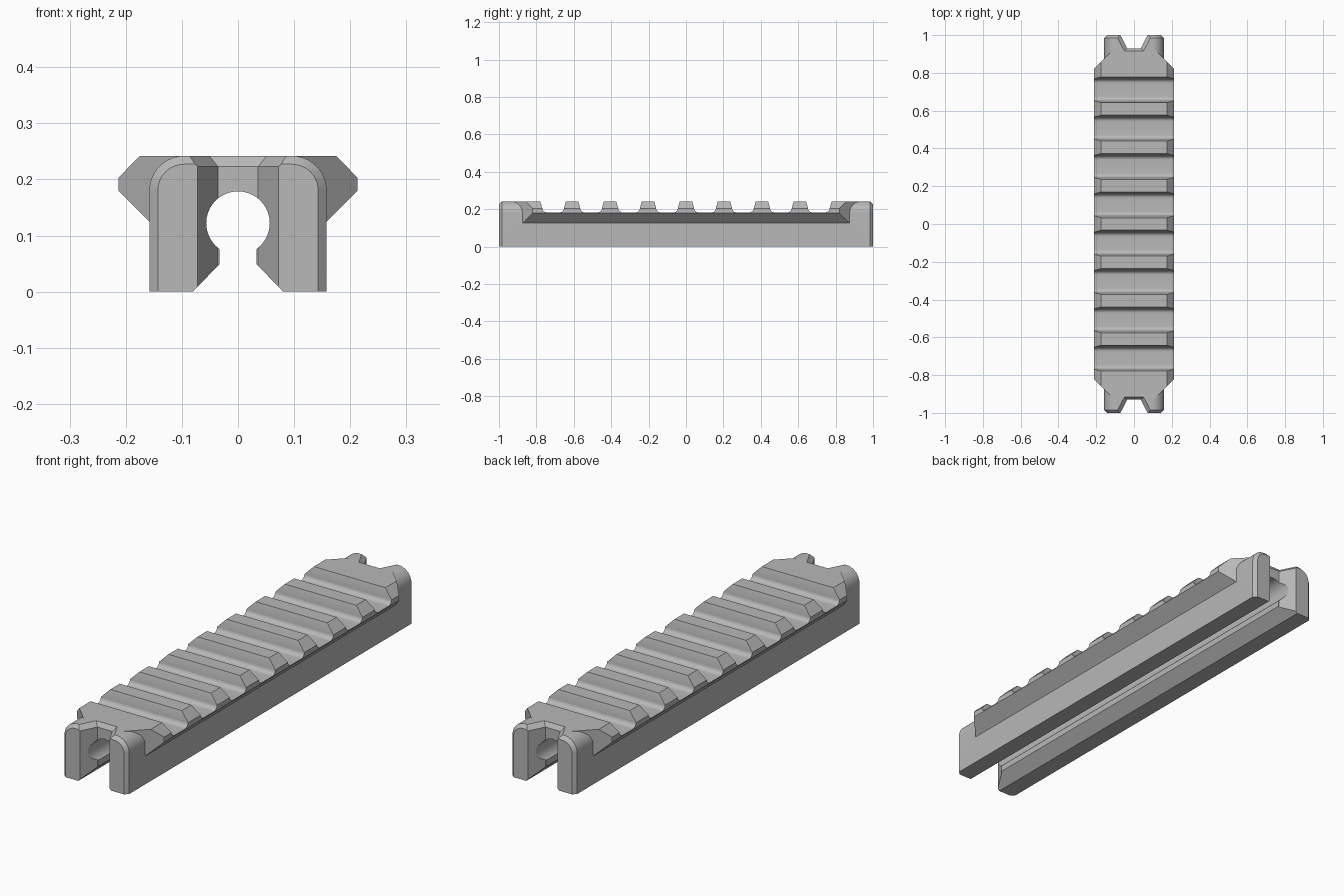
import bpy, bmesh
from math import cos, sin, pi

if "Cube" in bpy.data.objects:
    bpy.data.objects.remove(bpy.data.objects["Cube"], do_unlink=True)

grey = bpy.data.materials.new("satin grey")
grey.use_nodes = True
grey.diffuse_color = (0.48, 0.48, 0.48, 1)
grey.node_tree.nodes["Principled BSDF"].inputs["Base Color"].default_value = grey.diffuse_color


def loft(name, rings):
    """Skin a row of equal-length rings and cap both ends."""
    bm = bmesh.new()
    loops = [[bm.verts.new(p) for p in ring] for ring in rings]
    for a, b in zip(loops, loops[1:]):
        for i in range(len(a)):
            j = (i + 1) % len(a)
            bm.faces.new((a[i], a[j], b[j], b[i]))
    bm.faces.new(loops[0])
    bm.faces.new(loops[-1])
    bmesh.ops.recalc_face_normals(bm, faces=bm.faces)
    mesh = bpy.data.meshes.new(name)
    bm.to_mesh(mesh)
    bm.free()
    mesh.materials.append(grey)
    ob = bpy.data.objects.new(name, mesh)
    bpy.context.collection.objects.link(ob)
    return ob


def arc(cx, cy, r, start, end, n):
    steps = [start + (end - start) * i / n for i in range(n + 1)]
    return [(cx + r * cos(a), cy + r * sin(a)) for a in steps]


def mirrored(half):
    return half + [(-x, z) for x, z in reversed(half)]


def along_y(profile, y):
    return [(x, y, z) for x, z in profile]


def combine(target, tool, operation):
    tool.hide_render = True
    mod = target.modifiers.new("combine", "BOOLEAN")
    mod.operation, mod.solver, mod.object = operation, "EXACT", tool
    bpy.context.view_layer.objects.active = target
    bpy.ops.object.modifier_apply(modifier=mod.name)
    bpy.data.objects.remove(tool, do_unlink=True)


# Rounded body with chamfered ends
def body_profile(inset):
    return mirrored([(0.158 - inset, 0)] + arc(0.096, 0.18, 0.062 - inset, 0, pi / 2, 12))


CH = 0.015
rail = loft("rail", [along_y(body_profile(i), y) for i, y in
                     ((CH, -1), (0, CH - 1), (0, 1 - CH), (CH, 1))])

# Side flanges, trimmed at 45 degrees near the ends
flange_half = [(0.14, 0.107), (0.213, 0.18), (0.213, 0.203), (0.175, 0.242)]
flange = loft("flange", [along_y(mirrored(flange_half), y) for y in (-0.98, 0.98)])
plan = mirrored([(0.098, -0.935), (0.25, -0.783), (0.25, 0.783), (0.098, 0.935)])
trim = loft("flange_trim", [[(x, y, z) for x, y in plan] for z in (-0.1, 0.4)])
combine(flange, trim, "INTERSECT")
combine(rail, flange, "UNION")

# Cross slots with filleted floors
slot_half = arc(0.036, 0.205, 0.022, -pi / 2, 0, 8) + [(0.0685, 0.242), (0.0685, 0.3)]
for i in range(8):
    centre = (i - 3.5) * 0.203
    slot = loft("slot", [[(x, centre + y, z) for y, z in mirrored(slot_half)]
                         for x in (-0.3, 0.3)])
    combine(rail, slot, "DIFFERENCE")

# Lengthwise bore with a flared opening underneath
channel_half = [(0.09, -0.01), (0.033, 0.049), (0.033, 0.076)]
channel_half += arc(0, 0.122, 0.0566, -0.948, pi / 2 - 0.04, 24)
channel = loft("channel", [along_y(mirrored(channel_half), y) for y in (-1.1, 1.1)])
combine(rail, channel, "DIFFERENCE")

# Tapered notch in each end, chamfered along its top edge
for side in (-1, 1):
    def notch_ring(grow, z):
        half = [(0.036 + 0.8 * grow, 0.93 - 0.7 * grow), (0.0874 + 0.8 * grow, 1.03 - 0.7 * grow),
                (0.0874 + 0.8 * grow, 1.1)]
        return [(x, side * y, z) for x, y in mirrored(half)]

    notch = loft("notch", [notch_ring(0, -0.1), notch_ring(0, 0.223),
                           notch_ring(0.019, 0.242), notch_ring(0.029, 0.252)])
    combine(rail, notch, "DIFFERENCE")

# Smooth the curved surfaces, keep edges crisp
bpy.ops.object.select_all(action="DESELECT")
rail.select_set(True)
bpy.context.view_layer.objects.active = rail
bpy.ops.object.shade_smooth_by_angle(angle=pi / 10)
